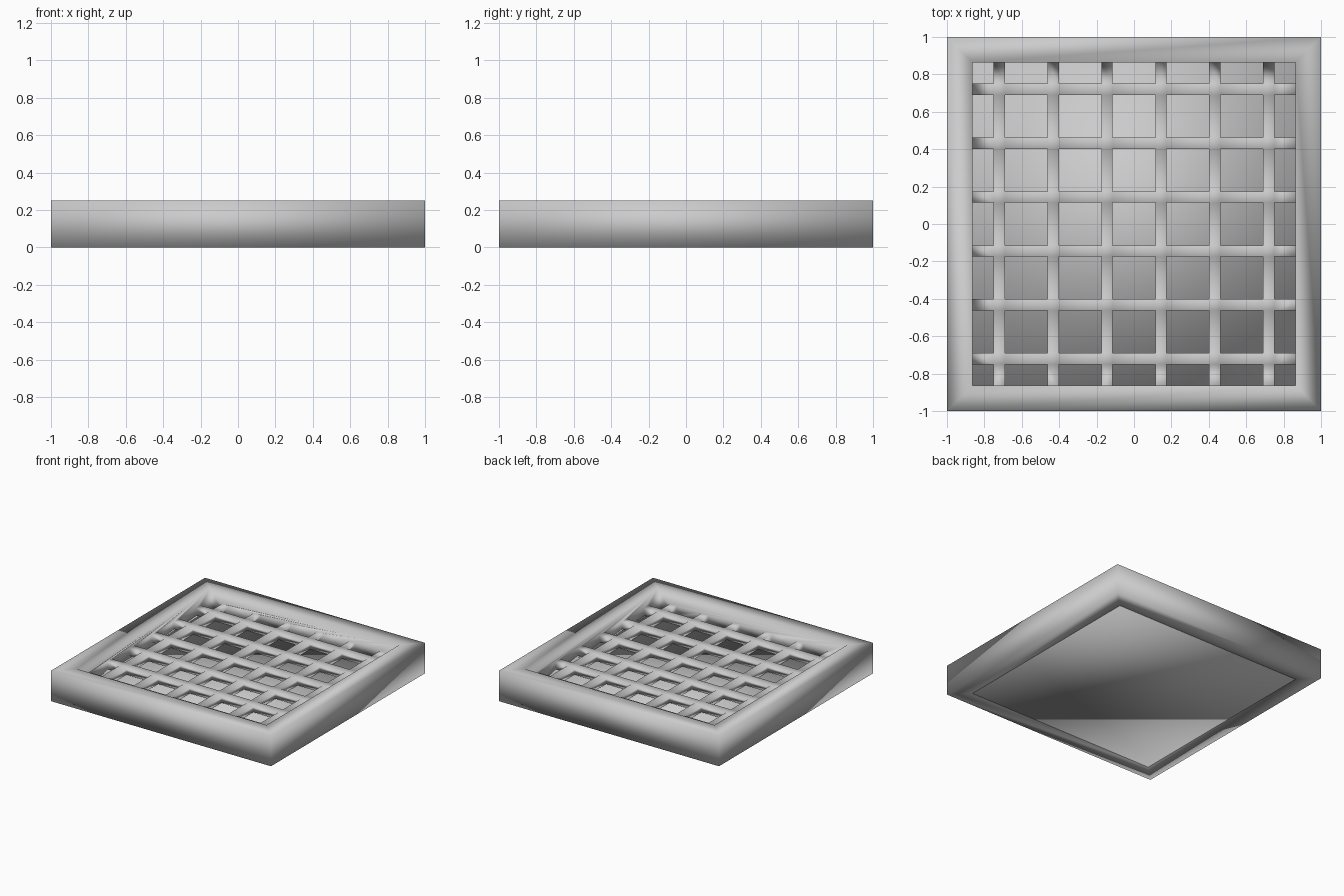
import bpy

if "Cube" in bpy.data.objects:
    bpy.data.objects.remove(bpy.data.objects["Cube"])


def prism(name, pts, faces, z0, z1):
    """Solid slab from a flat CCW face layout: top, bottom and border walls."""
    n = len(pts)
    verts = [(x, y, z0) for x, y in pts] + [(x, y, z1) for x, y in pts]
    edges = {(f[k], f[(k + 1) % len(f)]) for f in faces for k in range(len(f))}
    polys = [tuple(reversed(f)) for f in faces]
    polys += [tuple(i + n for i in f) for f in faces]
    polys += [(a, b, b + n, a + n) for a, b in sorted(edges) if (b, a) not in edges]
    me = bpy.data.meshes.new(name)
    me.from_pydata(verts, [], polys)
    me.update()
    me.shade_smooth()          # soft shading over the box edges
    ob = bpy.data.objects.new(name, me)
    bpy.context.collection.objects.link(ob)
    return ob


def square(r):
    return [(-r, -r), (r, -r), (r, r), (-r, r)]


INNER = 0.8635
BAR = 0.06
PITCH = 0.288

# Outer frame with mitred corners
ring = [(k, (k + 1) % 4, 4 + (k + 1) % 4, 4 + k) for k in range(4)]
frame = prism("frame_with_lattice", square(1.0) + square(INNER), ring, 0.0, 0.25)

# Base plate filling the frame
prism("base_plate", square(INNER), [(0, 1, 2, 3)], 0.0, 0.075)

# Lattice: six bars each way, ends running into the frame
END = INNER + 0.05
cuts = [-END]
for k in range(6):
    c = (k - 2.5) * PITCH
    cuts += [c - BAR / 2, c + BAR / 2]
cuts.append(END)
m = len(cuts)
pts = [(x, y) for y in cuts for x in cuts]
cells = [(j * m + i, j * m + i + 1, (j + 1) * m + i + 1, (j + 1) * m + i)
         for j in range(m - 1) for i in range(m - 1) if i % 2 or j % 2]
used = sorted({v for f in cells for v in f})
remap = {v: k for k, v in enumerate(used)}
lattice = prism("lattice_helper", [pts[v] for v in used],
                [tuple(remap[v] for v in f) for f in cells], 0.095, 0.155)
lattice.hide_render = True

# Fuse the bars with the frame
mod = frame.modifiers.new("fuse_bars", 'BOOLEAN')
mod.operation = 'UNION'
mod.solver = 'EXACT'
mod.object = lattice
